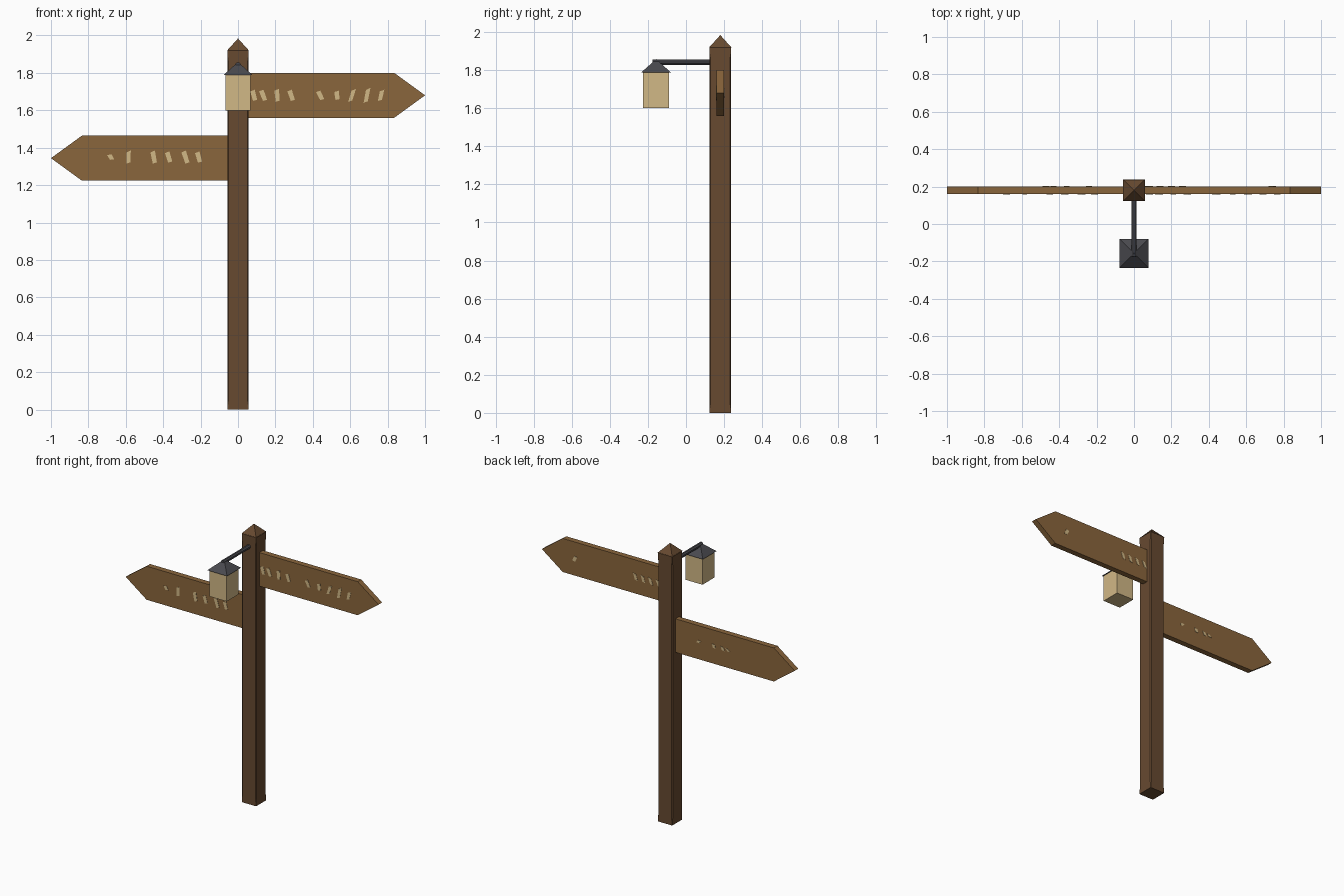
import bpy, bmesh, math, random
from mathutils import Vector, Matrix

if "Cube" in bpy.data.objects:
    bpy.data.objects.remove(bpy.data.objects["Cube"])

random.seed(4)


def material(name, rgb):
    m = bpy.data.materials.new(name)
    m.diffuse_color = (*rgb, 1)
    m.use_nodes = True
    m.node_tree.nodes["Principled BSDF"].inputs["Base Color"].default_value = m.diffuse_color
    return m


POST_WOOD = material("dark wood", (0.135, 0.068, 0.030))
SIGN_WOOD = material("light wood", (0.255, 0.132, 0.045))
CREAM = material("cream", (0.64, 0.48, 0.24))
IRON = material("iron grey", (0.068, 0.068, 0.078))


def finish(name, bm, mat):
    bmesh.ops.recalc_face_normals(bm, faces=bm.faces)
    me = bpy.data.meshes.new(name)
    bm.to_mesh(me)
    bm.free()
    me.materials.append(mat)
    ob = bpy.data.objects.new(name, me)
    bpy.context.collection.objects.link(ob)
    return ob


def loft(name, rings, mat):
    """Skin equal-length rings of points; a one-point last ring makes an apex."""
    bm = bmesh.new()
    rows = [[bm.verts.new(p) for p in r] for r in rings]
    bm.faces.new(rows[0])
    for a, b in zip(rows, rows[1:]):
        n = len(a)
        for i in range(n):
            j = (i + 1) % n
            bm.faces.new((a[i], a[j], b[0]) if len(b) == 1 else (a[i], a[j], b[j], b[i]))
    if len(rows[-1]) > 1:
        bm.faces.new(rows[-1])
    return finish(name, bm, mat)


def square(cy, z, h, c=0.0):
    """Square ring round (0, cy); c > 0 chamfers the corners."""
    pts = []
    for sx, sy in ((1, 1), (-1, 1), (-1, -1), (1, -1)):
        if c == 0:
            pts.append((sx * h, cy + sy * h, z))
        else:
            a = (sx * h, cy + sy * (h - c), z)
            b = (sx * (h - c), cy + sy * h, z)
            pts += [a, b] if sx * sy > 0 else [b, a]
    return pts


PY, LY = 0.18, -0.157

# Post with stopped chamfers, and its pyramid cap
loft("post", [square(PY, 0, 0.057, 0.001), square(PY, 0.02, 0.057, 0.001),
              square(PY, 0.05, 0.057, 0.006), square(PY, 1.86, 0.057, 0.006),
              square(PY, 1.89, 0.057, 0.001), square(PY, 1.922, 0.057, 0.001)], POST_WOOD)
loft("post_cap", [square(PY, 1.92, 0.058), [(0, PY, 1.984)]], POST_WOOD)


# Arrow boards
def board(name, side, zc):
    h = 0.12
    outline = [(0.03, -h), (0.835, -h), (1.0, 0), (0.835, h), (0.03, h)]
    loft(name, [[(side * x, y, zc + z) for x, z in outline]
                for y in (PY - 0.02, PY + 0.02)], SIGN_WOOD)


board("right_sign_board", 1, 1.68)
board("left_sign_board", -1, 1.344)


# Worn paint flecks: thin slanted slivers on the boards
def flecks(name, y, zc, spots):
    bm = bmesh.new()
    for x, height in spots:
        lean = random.uniform(-0.012, 0.012)
        w, h = 0.011, height / 2
        prof = [(x - w - lean, -h), (x + w - lean, -h * 0.8),
                (x + w + lean, h), (x - w * 1.2 + lean, h * 0.7)]
        fr, bk = [[bm.verts.new((px, y + d, zc + pz)) for px, pz in prof]
                  for d in (-0.0015, 0.0015)]
        bm.faces.new(fr)
        bm.faces.new(bk)
        for i in range(4):
            j = (i + 1) % 4
            bm.faces.new((fr[i], fr[j], bk[j], bk[i]))
    finish(name, bm, CREAM)


F, B = PY - 0.0205, PY + 0.0205
flecks("right_front_flecks", F, 1.68,
       [(0.085, 0.06), (0.135, 0.06), (0.21, 0.07), (0.285, 0.06), (0.44, 0.05),
        (0.53, 0.05), (0.61, 0.07), (0.69, 0.08), (0.765, 0.06)])
flecks("left_front_flecks", F, 1.35,
       [(-0.68, 0.03), (-0.585, 0.07), (-0.45, 0.07), (-0.37, 0.06),
        (-0.28, 0.07), (-0.21, 0.06)])
flecks("right_back_flecks", B, 1.68,
       [(0.08, 0.05), (0.14, 0.05), (0.20, 0.05), (0.26, 0.05), (0.74, 0.04)])
flecks("left_back_flecks", B, 1.35, [(-0.24, 0.02), (-0.36, 0.03), (-0.43, 0.03), (-0.47, 0.02)])

# Lantern bracket
bm = bmesh.new()
bmesh.ops.create_cone(bm, cap_ends=True, segments=8, radius1=0.015, radius2=0.015, depth=0.32,
                      matrix=Matrix.Translation((0, -0.015, 1.842))
                      @ Matrix.Rotation(math.pi / 2, 4, 'X') @ Matrix.Rotation(math.pi / 8, 4, 'Z'))
finish("lantern_bracket", bm, IRON)

# Lantern body and roof
loft("lantern_body", [square(LY, 1.60, 0.068), square(LY, 1.79, 0.068)], CREAM)
loft("lantern_roof", [square(LY, 1.788, 0.078), [(0, LY, 1.858)]], IRON)
